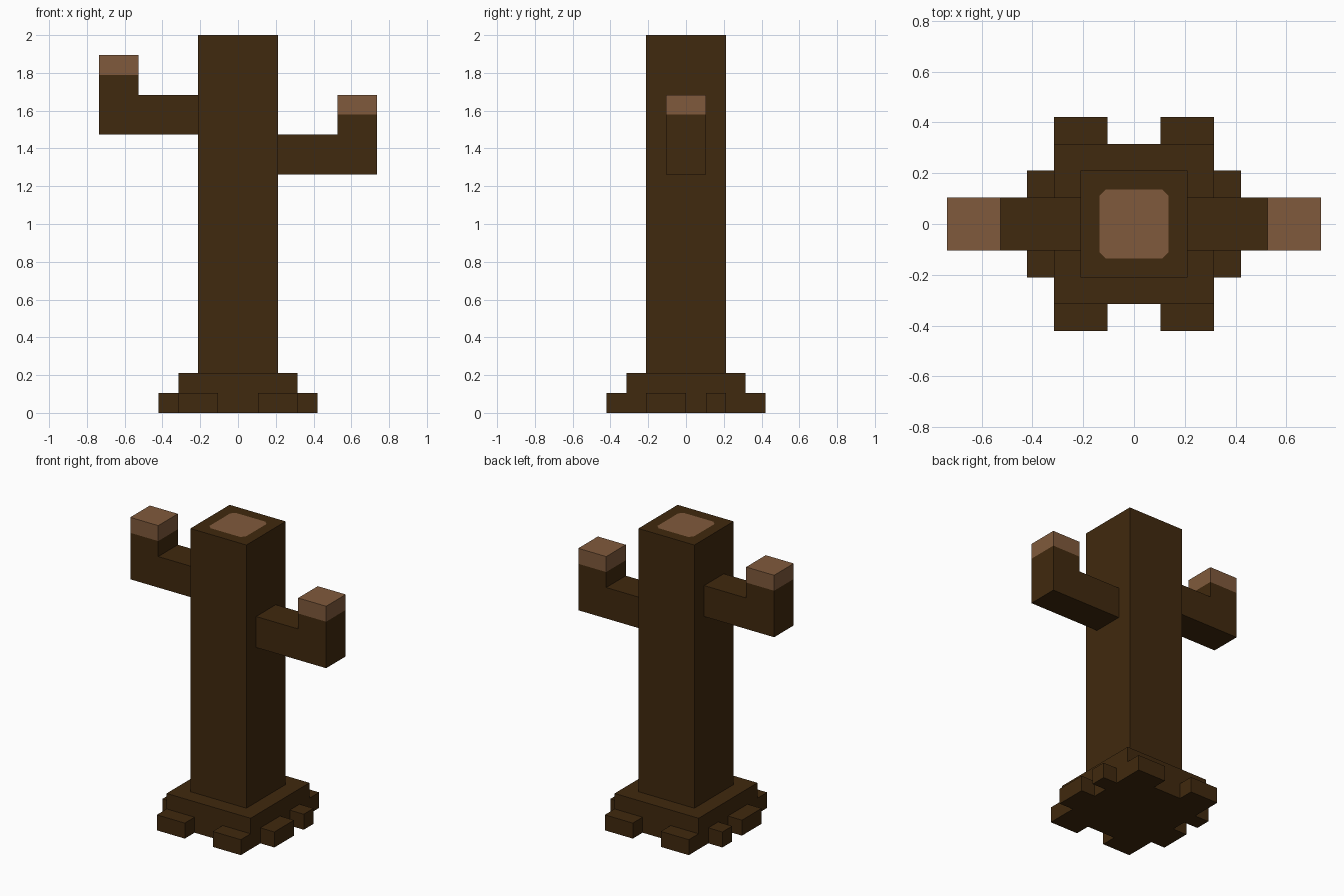
import bpy
import bmesh

cube = bpy.data.objects.get("Cube")
if cube:
    bpy.data.objects.remove(cube, do_unlink=True)

U = 2 / 19  # block unit: the trunk is 19 units tall


def material(name, color):
    mat = bpy.data.materials.new(name)
    mat.use_nodes = True
    mat.diffuse_color = color
    mat.node_tree.nodes["Principled BSDF"].inputs["Base Color"].default_value = color
    return mat


BARK = material("dark bark", (0.0513, 0.0222, 0.0044, 1))
WOOD = material("cut wood", (0.2159, 0.1022, 0.0452, 1))


def finish(bm, name, *mats):
    bmesh.ops.recalc_face_normals(bm, faces=bm.faces)
    mesh = bpy.data.meshes.new(name)
    bm.to_mesh(mesh)
    bm.free()
    for mat in mats:
        mesh.materials.append(mat)
    obj = bpy.data.objects.new(name, mesh)
    bpy.context.collection.objects.link(obj)
    return obj


def prism(points, y0, y1):
    """Extrude an x-z profile, given in block units, from y0 to y1."""
    bm = bmesh.new()
    face = bm.faces.new([bm.verts.new((x * U, y0 * U, z * U)) for x, z in points])
    ext = bmesh.ops.extrude_face_region(bm, geom=[face])
    verts = [v for v in ext["geom"] if isinstance(v, bmesh.types.BMVert)]
    bmesh.ops.translate(bm, verts=verts, vec=(0, (y1 - y0) * U, 0))
    bmesh.ops.recalc_face_normals(bm, faces=bm.faces)
    return bm


def box(x0, x1, y0, y1, z0, z1):
    return prism([(x0, z0), (x1, z0), (x1, z1), (x0, z1)], y0, y1)


# Trunk, with a clipped square of cut wood inset in its top
bm = box(-2, 2, -2, 2, 2, 19)
top = max(bm.faces, key=lambda f: f.calc_center_median().z)
bmesh.ops.inset_region(bm, faces=[top], thickness=U)
bmesh.ops.bevel(bm, geom=list(top.verts), offset=0.025, segments=1, affect='VERTICES')
for f in bm.faces:
    f.material_index = int(len(f.verts) == 8)
finish(bm, "trunk", BARK, WOOD)

# Base block
finish(box(-3, 3, -3, 3, 0, 2), "base", BARK)

# Roots around the base, mirrored left and right
for side, s in (("left", 1), ("right", -1)):
    for part, x0, x1, y0, y1 in (
        ("front_root", 1, 3, -4, -3),
        ("back_root", 1, 3, 3, 4),
        ("wide_side_root", 3, 4, -2, 0),
        ("narrow_side_root", 3, 4, 1, 2),
    ):
        finish(box(s * x0, s * x1, y0, y1, 0, 1), f"{side}_{part}", BARK)

# Bent branches with cut wood tips; the right one sits higher
for side, s, z in (("left", 1, 12), ("right", -1, 14)):
    elbow = [(2, z), (7, z), (7, z + 3), (5, z + 3), (5, z + 2), (2, z + 2)]
    finish(prism([(s * x, h) for x, h in elbow], -1, 1), f"{side}_branch", BARK)
    finish(box(s * 5, s * 7, -1, 1, z + 3, z + 4), f"{side}_branch_tip", WOOD)
